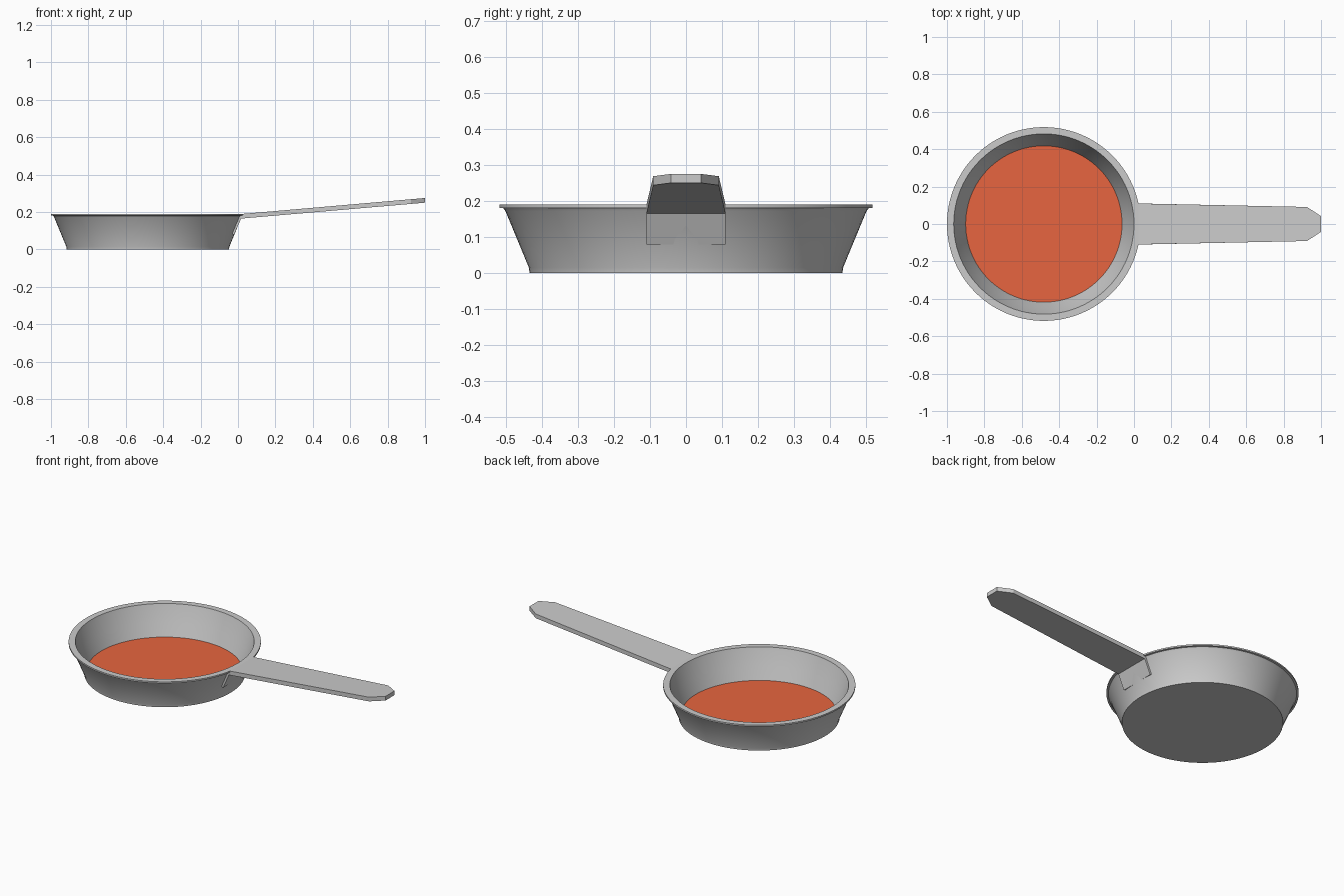
import bpy, bmesh, math

if "Cube" in bpy.data.objects:
    bpy.data.objects.remove(bpy.data.objects["Cube"])

CX = -0.482   # pan axis
SEG = 96


def make_object(name, bm, smooth=False):
    bmesh.ops.recalc_face_normals(bm, faces=bm.faces)
    mesh = bpy.data.meshes.new(name)
    bm.to_mesh(mesh)
    bm.free()
    obj = bpy.data.objects.new(name, mesh)
    bpy.context.collection.objects.link(obj)
    if smooth:
        bpy.ops.object.select_all(action='DESELECT')
        obj.select_set(True)
        bpy.context.view_layer.objects.active = obj
        bpy.ops.object.shade_smooth_by_angle(angle=math.radians(30))
    return obj


# Pan body: outer wall, rolled lip and inner wall as one lathed profile
profile = [(0.418, 0.02), (0.448, 0.095), (0.475, 0.168), (0.482, 0.19),
           (0.518, 0.19), (0.518, 0.181), (0.507, 0.18), (0.501, 0.172),
           (0.467, 0.09), (0.436, 0.015), (0.434, 0.0)]
bm = bmesh.new()
rings = []
for r, z in profile:
    rings.append([bm.verts.new((CX + r * math.cos(2 * math.pi * i / SEG),
                                r * math.sin(2 * math.pi * i / SEG), z))
                  for i in range(SEG)])
for a, b in zip(rings, rings[1:]):
    for i in range(SEG):
        j = (i + 1) % SEG
        bm.faces.new((a[i], a[j], b[j], b[i]))
bm.faces.new(rings[-1])
make_object("pan_body", bm, smooth=True)

# Cooking surface: red disc closing the inside of the pan
bm = bmesh.new()
bmesh.ops.create_circle(bm, cap_ends=True, segments=SEG, radius=0.418)
bmesh.ops.translate(bm, verts=bm.verts, vec=(CX, 0, 0.02))
surface = make_object("cooking_surface", bm)
for p in surface.data.polygons:
    if p.normal.z < 0:
        p.flip()
red = bpy.data.materials.new("red_coating")
red.diffuse_color = (0.8, 0.13, 0.05, 1)
red.use_nodes = True
red.node_tree.nodes["Principled BSDF"].inputs["Base Color"].default_value = red.diffuse_color
surface.data.materials.append(red)

# Handle: bent strap, stations of (upper x, z), (lower x, z), half width
stations = [((-0.031, 0.083), (-0.021, 0.079), 0.11),
            ((0.007, 0.1885), (0.017, 0.165), 0.11),
            ((0.925, 0.2685), (0.925, 0.2435), 0.091),
            ((1.0, 0.275), (1.0, 0.25), 0.042)]
bm = bmesh.new()
loops = [[bm.verts.new((x, s * w, z))
          for (x, z), s in ((up, -1), (up, 1), (low, 1), (low, -1))]
         for up, low, w in stations]
for a, b in zip(loops, loops[1:]):
    for i in range(4):
        j = (i + 1) % 4
        bm.faces.new((a[i], a[j], b[j], b[i]))
bm.faces.new(loops[0])
bm.faces.new(loops[-1])
make_object("handle", bm)
